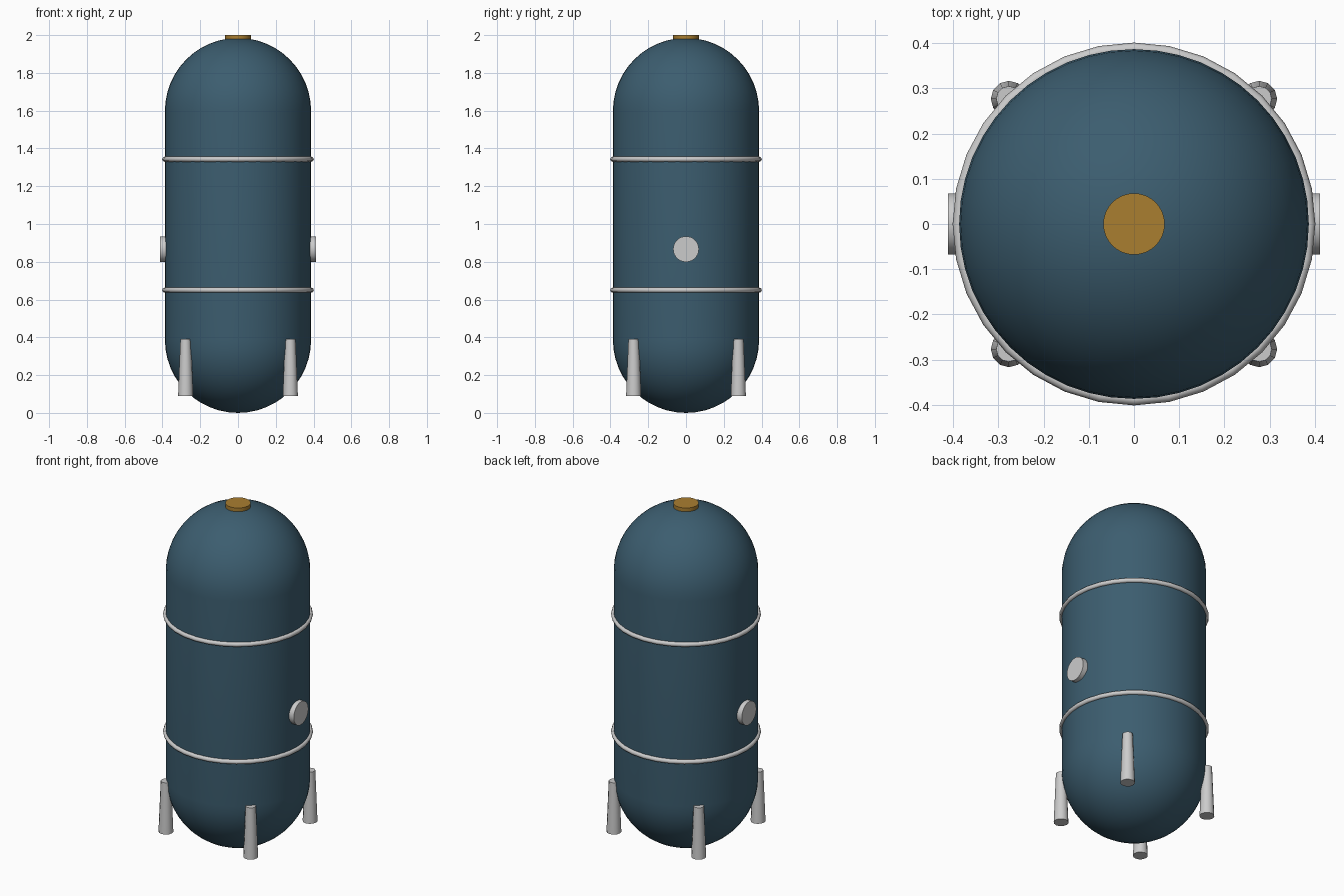
import bpy, bmesh, math

if "Cube" in bpy.data.objects:
    bpy.data.objects.remove(bpy.data.objects["Cube"])

R = 0.387          # tank radius
TOP = 1.985        # top of the upper dome


def paint(obj, name, color):
    mat = bpy.data.materials.new(name)
    mat.diffuse_color = (*color, 1)
    mat.use_nodes = True
    mat.node_tree.nodes["Principled BSDF"].inputs["Base Color"].default_value = mat.diffuse_color
    obj.data.materials.append(mat)


def smooth(obj, angle=35):
    bpy.ops.object.select_all(action='DESELECT')
    obj.select_set(True)
    bpy.context.view_layer.objects.active = obj
    bpy.ops.object.shade_smooth_by_angle(angle=math.radians(angle))


def cone(name, r1, r2, depth, loc, sides, rot=(0, 0, 0)):
    bpy.ops.mesh.primitive_cone_add(vertices=sides, radius1=r1, radius2=r2,
                                    depth=depth, location=loc, rotation=rot)
    obj = bpy.context.object
    obj.name = name
    smooth(obj)
    return obj


# Tank body: capsule spun from a half profile
steps = 12
arc = [i * math.pi / 2 / steps for i in range(steps + 1)]
profile = [(R * math.sin(a), R - R * math.cos(a)) for a in arc]
profile += [(R * math.cos(a), TOP - R + R * math.sin(a)) for a in arc]
bm = bmesh.new()
verts = [bm.verts.new((max(r, 0), 0, z)) for r, z in profile]
edges = [bm.edges.new(pair) for pair in zip(verts, verts[1:])]
bmesh.ops.spin(bm, geom=verts + edges, cent=(0, 0, 0), axis=(0, 0, 1),
               angle=2 * math.pi, steps=48, use_merge=True)
bmesh.ops.remove_doubles(bm, verts=bm.verts, dist=1e-4)
bmesh.ops.recalc_face_normals(bm, faces=bm.faces)
mesh = bpy.data.meshes.new("tank_body")
bm.to_mesh(mesh)
bm.free()
tank = bpy.data.objects.new("tank_body", mesh)
bpy.context.collection.objects.link(tank)
smooth(tank)
paint(tank, "tank_blue", (0.045, 0.11, 0.16))

# Reinforcing bands
for name, z in (("lower_band", 0.65), ("upper_band", 1.343)):
    bpy.ops.mesh.primitive_torus_add(major_segments=32, minor_segments=8,
                                     major_radius=0.388, minor_radius=0.0135,
                                     location=(0, 0, z))
    bpy.context.object.name = name
    smooth(bpy.context.object, 50)

# Side ports
for name, s in (("left_port", -1), ("right_port", 1)):
    cone(name, 0.068, 0.068, 0.05, (s * 0.387, 0, 0.867), 32,
         (0, math.pi / 2, 0))

# Tapered legs
for sx, side in ((-1, "left"), (1, "right")):
    for sy, end in ((-1, "front"), (1, "back")):
        cone(f"{end}_{side}_leg", 0.04, 0.028, 0.3,
             (sx * 0.277, sy * 0.277, 0.24), 12)

# Top cap
cap = cone("top_cap", 0.068, 0.068, 0.03, (0, 0, 1.985), 32)
paint(cap, "cap_brass", (0.4, 0.21, 0.03))
